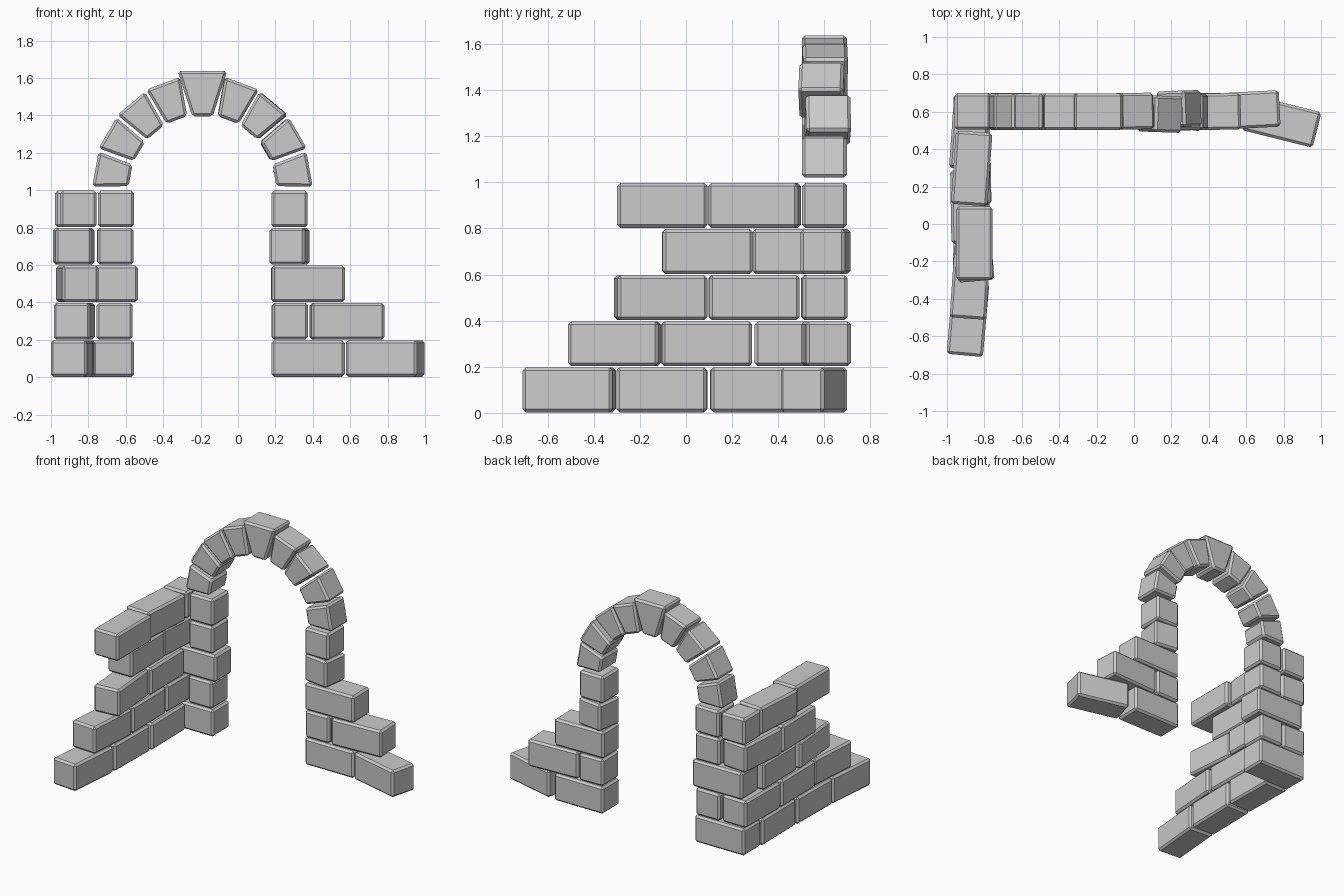
import bpy, bmesh
from math import radians, sin, cos
from mathutils import Matrix

if "Cube" in bpy.data.objects:
    bpy.data.objects.remove(bpy.data.objects["Cube"])

PITCH, THICK, LONG, HALF = 0.2, 0.195, 0.392, 0.193
CHAMFER = 0.014


def finish(name, bm):
    bmesh.ops.recalc_face_normals(bm, faces=bm.faces)
    bmesh.ops.bevel(bm, geom=bm.edges[:], offset=CHAMFER, segments=1,
                    profile=0.5, affect='EDGES', clamp_overlap=True)
    mesh = bpy.data.meshes.new(name)
    bm.to_mesh(mesh)
    bm.free()
    ob = bpy.data.objects.new(name, mesh)
    bpy.context.collection.objects.link(ob)
    return ob


def brick(name, row, x, y, length, yaw):
    bm = bmesh.new()
    bmesh.ops.create_cube(bm, size=1)
    bmesh.ops.scale(bm, vec=(length, THICK, THICK), verts=bm.verts)
    ob = finish(name, bm)
    ob.matrix_world = (Matrix.Translation((x, y, PITCH * row + PITCH / 2))
                       @ Matrix.Rotation(radians(yaw), 4, 'Z'))


def prism(name, pts, yaw=0):
    # stone with an x-z outline, as deep as the back wall
    bm = bmesh.new()
    front = [bm.verts.new((x, -THICK / 2, z)) for x, z in pts]
    back = [bm.verts.new((x, THICK / 2, z)) for x, z in pts]
    bm.faces.new(front)
    bm.faces.new(back[::-1])
    for i in range(4):
        j = (i + 1) % 4
        bm.faces.new((front[i], back[i], back[j], front[j]))
    ob = finish(name, bm)
    ob.matrix_world = (Matrix.Translation((ARCH_X, 0.6, ARCH_Z))
                       @ Matrix.Rotation(radians(yaw), 4, 'Z'))


# Side wall: row, x, y, yaw jitter (bricks run along y)
for row, x, y, yaw in [
        (0, -0.888, -0.507, -5), (0, -0.868, -0.105, -1), (0, -0.863, 0.302, 1),
        (1, -0.875, -0.31, -4), (1, -0.87, 0.09, 1), (1, -0.87, 0.495, -1),
        (2, -0.86, -0.11, 5), (2, -0.868, 0.295, 1),
        (3, -0.882, 0.093, 1), (3, -0.878, 0.49, -4),
        (4, -0.853, -0.103, 0), (4, -0.868, 0.297, -4)]:
    brick("side_wall_brick", row, x, y, LONG, 90 + yaw)

# Back wall left of the opening: row, x, length, yaw
for row, x, length, yaw in [
        (0, -0.755, 0.40, 0), (1, -0.66, HALF, 0), (2, -0.735, 0.40, 0.5),
        (3, -0.656, HALF, 1), (4, -0.653, HALF, 0), (4, -0.862, HALF, 0)]:
    brick("left_pier_brick", row, x, 0.602, length, yaw)

# Back wall right of the opening, with the loose end brick turned
for row, x, y, length, yaw in [
        (0, 0.375, 0.602, LONG, 0), (0, 0.788, 0.55, LONG, -14),
        (1, 0.277, 0.602, HALF, 1), (1, 0.583, 0.608, LONG, 3),
        (2, 0.375, 0.60, LONG, 1),
        (3, 0.275, 0.605, HALF, -8), (4, 0.275, 0.60, HALF, 0)]:
    brick("right_pier_brick", row, x, y, length, yaw)

# Arch stones, mirrored about the keystone
ARCH_X, ARCH_Z = -0.19, 1.01
INNER, OUTER = 0.395, 0.595
for side in (1, -1):
    for i, mid in enumerate((10.2, 30.3, 50, 69.5)):
        lo, hi = radians(mid - 9.2), radians(mid + 9.2)
        outer = OUTER + 0.006 * (i - 1)
        gap = 0.012  # joints stay parallel: narrower angle at the inside
        pts = [(side * r * cos(a), r * sin(a)) for r, a in (
            (INNER, lo + gap), (outer, lo), (outer, hi), (INNER, hi - gap))]
        prism("arch_stone", pts, (0, 2, -2, 1)[i] if side > 0 else 0)

# Keystone
prism("keystone", [(-0.055, 0.385), (0.055, 0.385), (0.132, 0.628), (-0.132, 0.628)])
